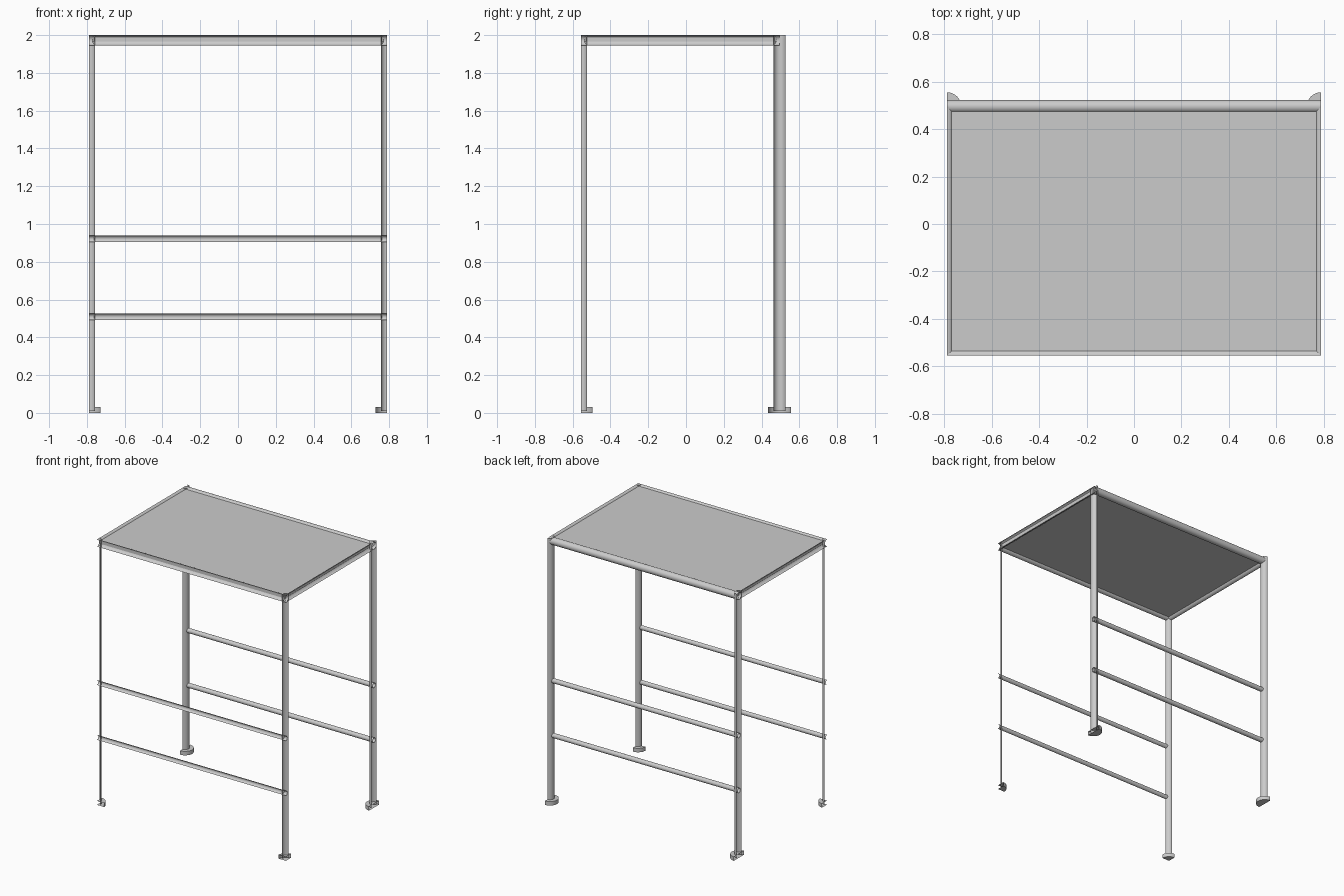
import bpy, bmesh
from math import radians, cos, sin

if "Cube" in bpy.data.objects:
    bpy.data.objects.remove(bpy.data.objects["Cube"])

X, YF, YB = 0.788, -0.555, 0.495   # side planes, front plane, back leg line
LEG_R, FOOT_R, RAIL_R, BEAM_R = 0.031, 0.06, 0.0175, 0.027
BEAM_Z = 2.0 - BEAM_R


def pipe(name, axis, center, r, lo, hi, start=0, sweep=360, caps=False, seg=32):
    """Full or partial open pipe along an axis, from lo to hi."""
    iu, iv = (axis + 1) % 3, (axis + 2) % 3
    full = sweep == 360
    n = max(2, round(seg * sweep / 360))
    bm = bmesh.new()

    def vert(u, v, w):
        p = [0, 0, 0]
        p[axis], p[iu], p[iv] = w, center[0] + u, center[1] + v
        return bm.verts.new(p)

    rings = []
    for w in (lo, hi):
        angles = [radians(start + sweep * i / n) for i in range(n if full else n + 1)]
        rings.append([vert(r * cos(a), r * sin(a), w) for a in angles])
    a, b = rings
    for i in range(n):
        j = (i + 1) % len(a)
        bm.faces.new((a[i], a[j], b[j], b[i]))
    if caps:
        mid = [] if full else [0]
        bm.faces.new(list(reversed(a + [vert(0, 0, lo) for _ in mid])))
        bm.faces.new(b + [vert(0, 0, hi) for _ in mid])
    me = bpy.data.meshes.new(name)
    bm.to_mesh(me)
    bm.free()
    ob = bpy.data.objects.new(name, me)
    bpy.context.collection.objects.link(ob)
    bpy.ops.object.select_all(action='DESELECT')
    ob.select_set(True)
    bpy.context.view_layer.objects.active = ob
    bpy.ops.object.shade_smooth_by_angle(angle=radians(35))
    return ob


# Legs and feet: quarter shells at the front, half shells at the back
for side, sx in (("left", -X), ("right", X)):
    left = side == "left"
    for place, y, start, sweep in (("front", YF, 0 if left else 90, 90),
                                   ("back", YB, -90 if left else 90, 180)):
        pipe(f"{place}_{side}_leg", 2, (sx, y), LEG_R, 0.01, 2.0, start, sweep)
        pipe(f"{place}_{side}_foot", 2, (sx, y), FOOT_R, 0, 0.03, start, sweep, True)
    # Side beams under the top edge
    pipe(f"{side}_beam", 1, (BEAM_Z, sx), BEAM_R, YF, YB, 0 if left else 180, 180)

# Front half pipes and back full pipes
for place, y, start, sweep in (("front", YF, -90, 180), ("back", YB, 0, 360)):
    pipe(f"{place}_beam", 0, (y, BEAM_Z), BEAM_R, -X, X, start, sweep)
    for label, z in (("lower", 0.508), ("upper", 0.921)):
        pipe(f"{place}_{label}_rail", 0, (y, z), RAIL_R, -X, X, start, sweep)

# Top panel, set just below the beam crowns
inset = 0.018
y0, y1 = YF + inset, YB - inset
bpy.ops.mesh.primitive_cube_add(size=1, location=(0, (y0 + y1) / 2, 1.978))
panel = bpy.context.object
panel.name = "top_panel"
panel.scale = (2 * (X - inset), y1 - y0, 0.026)
